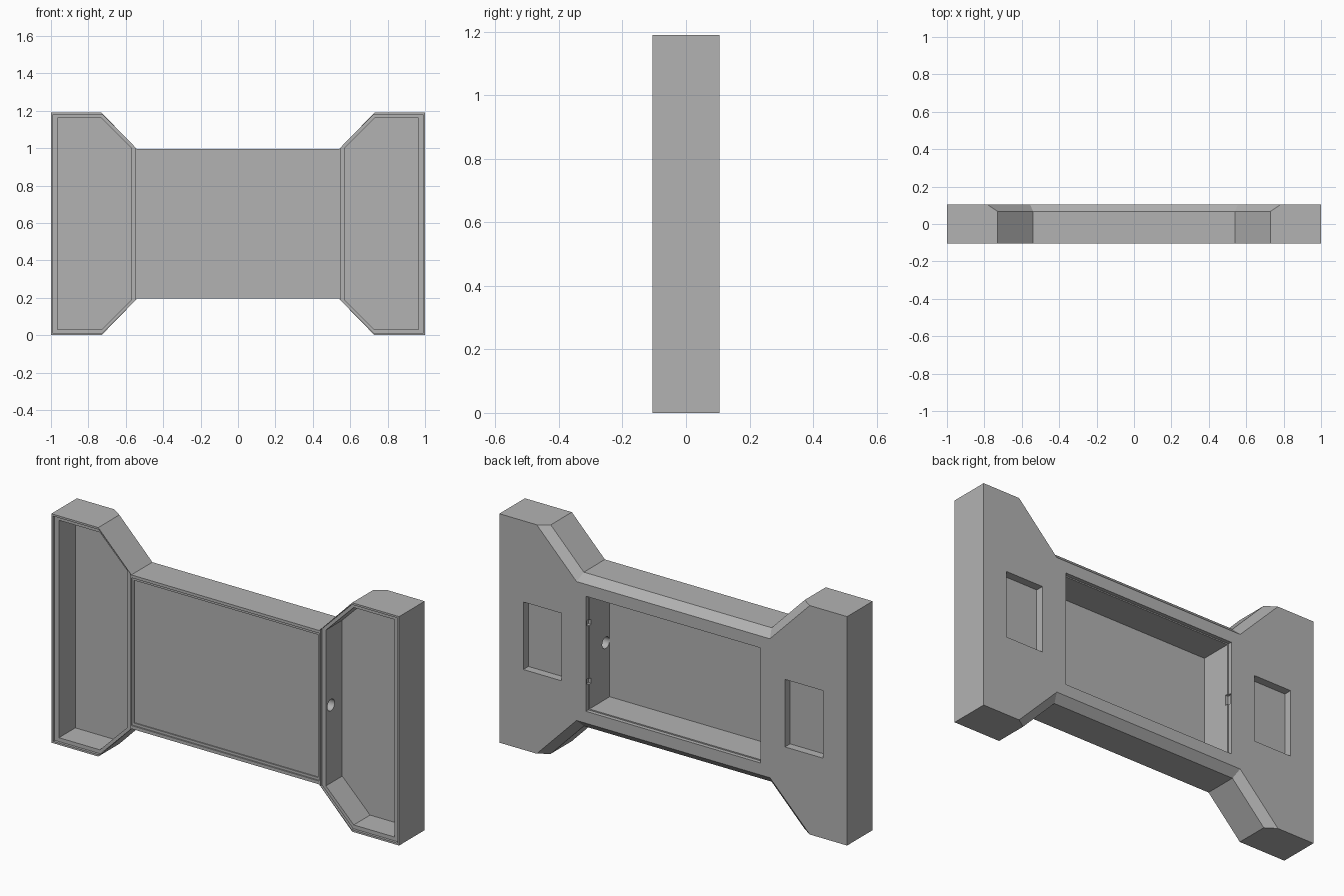
import bpy
import bmesh
from mathutils import Matrix

old = bpy.data.objects.get("Cube")
if old:
    bpy.data.objects.remove(old, do_unlink=True)

MID = 0.595     # half of the height, the axis of symmetry
FRONT, BACK = -0.105, 0.105

grey = bpy.data.materials.new("plain grey")
grey.use_nodes = True
colour = (0.45, 0.45, 0.45, 1)
grey.diffuse_color = colour
grey.node_tree.nodes["Principled BSDF"].inputs["Base Color"].default_value = colour


def loft(name, rings):
    """Closed solid through (y, [(x, z), ...]) rings with equal point counts."""
    bm = bmesh.new()
    loops = [[bm.verts.new((x, y, z)) for x, z in pts] for y, pts in rings]
    n = len(loops[0])
    for a, b in zip(loops, loops[1:]):
        for i in range(n):
            j = (i + 1) % n
            bm.faces.new((a[i], a[j], b[j], b[i]))
    bm.faces.new(loops[0])
    bm.faces.new(loops[-1])
    bmesh.ops.recalc_face_normals(bm, faces=bm.faces)
    mesh = bpy.data.meshes.new(name)
    bm.to_mesh(mesh)
    bm.free()
    mesh.materials.append(grey)
    obj = bpy.data.objects.new(name, mesh)
    bpy.context.collection.objects.link(obj)
    return obj


def outline(quarter):
    """Mirror upper right points (x, height above the axis) into a full loop."""
    half = quarter + [(x, -h) for x, h in reversed(quarter)]
    full = half + [(-x, h) for x, h in reversed(half)]
    return [(x, MID + h) for x, h in full]


def rect(x0, x1, z0, z1):
    return [(x0, z0), (x1, z0), (x1, z1), (x0, z1)]


def wing(outer, shoulder, inner, top, side):
    """Outline of one grip: a block with its inner corners cut at 45 degrees."""
    low = top - (shoulder - inner)
    pts = [(outer, top), (shoulder, top), (inner, low),
           (inner, -low), (shoulder, -top), (outer, -top)]
    return [(side * x, MID + h) for x, h in pts]


# Body with chamfered rear edges along the waist
straight = outline([(0.54, 0.4), (0.73, MID), (1, MID)])
chamfered = outline([(0.556, 0.361), (0.785, MID), (1, MID)])
body = loft("console_shell", [(FRONT, straight), (0.068, straight), (BACK, chamfered)])


def cut(tool):
    mod = body.modifiers.new("cut", "BOOLEAN")
    mod.operation = "DIFFERENCE"
    mod.solver = "EXACT"
    mod.object = tool
    tool.hide_render = True
    bpy.context.view_layer.objects.active = body
    bpy.ops.object.modifier_apply(modifier=mod.name)
    bpy.data.objects.remove(tool, do_unlink=True)


def cut_prism(pts, y0, y1):
    cut(loft("cutter", [(y0, pts), (y1, pts)]))


for side in (1, -1):
    # Front grip cavities with a stepped rim
    cut_prism(wing(0.99, 0.727, 0.548, 0.585, side), -0.2, -0.092)
    cut_prism(wing(0.965, 0.73, 0.57, 0.565, side), -0.15, 0.042)
    # Rear finger recesses
    cut_prism(rect(side * 0.643, side * 0.862, 0.417, 0.768), 0.063, 0.2)

# Front panel recess in two steps
cut_prism(rect(-0.54, 0.54, 0.212, 0.98), -0.2, -0.098)
cut_prism(rect(-0.53, 0.53, 0.225, 0.967), -0.15, -0.092)

# Rear bay and its shallow cover ledge
cut_prism(rect(-0.502, 0.502, 0.296, 0.894), 0.085, 0.2)
cut_prism(rect(-0.496, 0.496, 0.302, 0.888), -0.082, 0.15)

# Cover catches: two on the left, one on the right
for x, z, h in ((0.5, 0.75, 0.014), (0.5, 0.445, 0.014), (-0.5, MID, 0.027)):
    cut_prism(rect(x - 0.012, x + 0.012, z - h, z + h), 0.07, 0.098)

# Cable hole between the bay and the left grip
bm = bmesh.new()
bmesh.ops.create_cone(bm, cap_ends=True, segments=32, radius1=0.03, radius2=0.03, depth=0.12,
                      matrix=Matrix.Translation((0.533, -0.05, MID)) @ Matrix.Rotation(1.5708, 4, "Y"))
mesh = bpy.data.meshes.new("hole_cutter")
bm.to_mesh(mesh)
bm.free()
mesh.materials.append(grey)
hole = bpy.data.objects.new("hole_cutter", mesh)
bpy.context.collection.objects.link(hole)
cut(hole)

# Crisp edges, smooth hole
bpy.ops.object.select_all(action="DESELECT")
body.select_set(True)
bpy.context.view_layer.objects.active = body
bpy.ops.object.shade_smooth_by_angle(angle=0.4)
